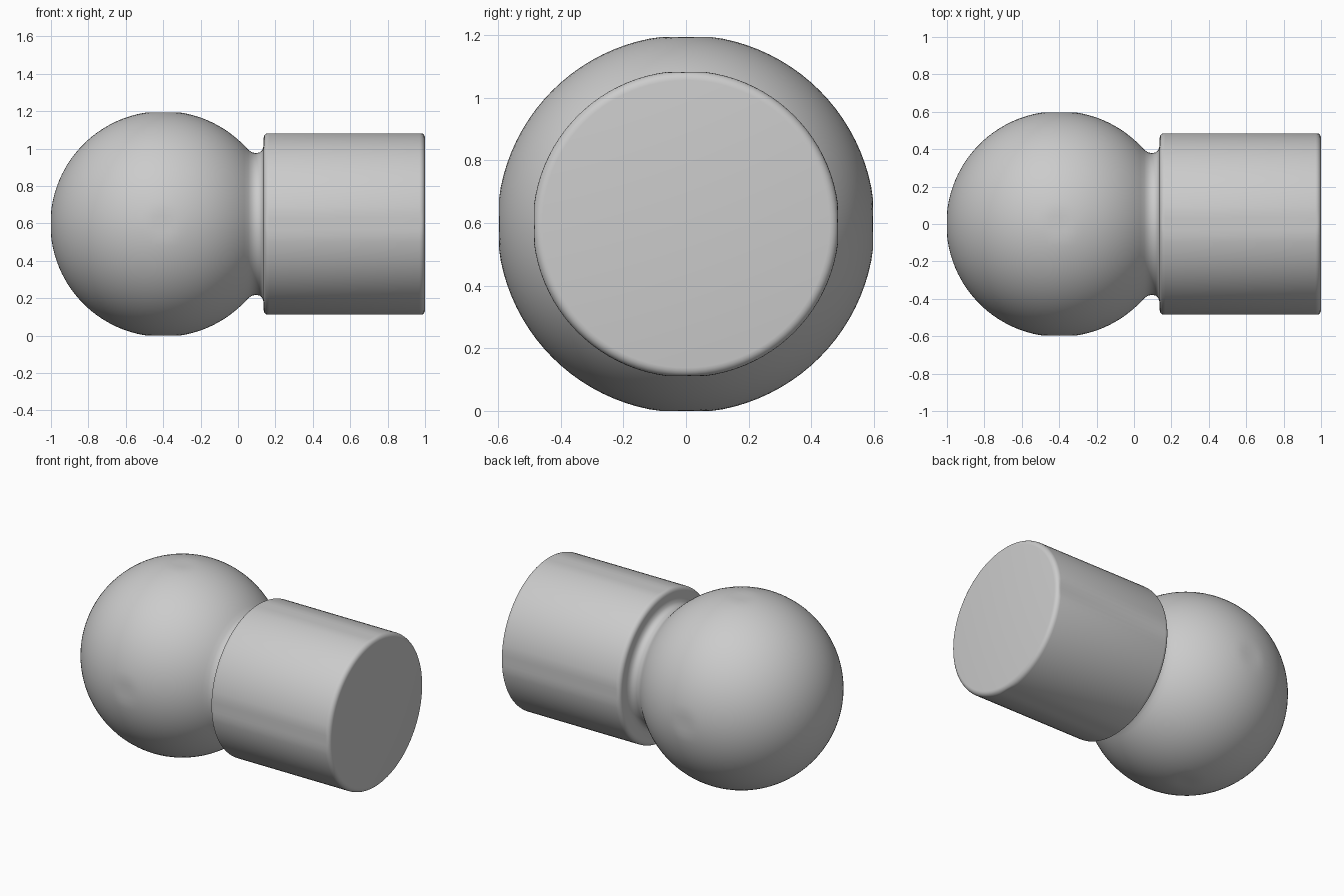
import bpy, bmesh, math

if "Cube" in bpy.data.objects:
    bpy.data.objects.remove(bpy.data.objects["Cube"])

SEG = 96
BALL_X, BALL_R, FLAT = -0.4, 0.603, 0.597


def arc(cx, cr, rad, a0, a1, n):
    """Points (x, radius) along an arc, angles in degrees."""
    pts = []
    for i in range(n + 1):
        a = math.radians(a0 + (a1 - a0) * i / n)
        pts.append((cx + rad * math.cos(a), cr + rad * math.sin(a)))
    return pts


# Profile along x: ball, waisted neck, cylinder with rounded rims
profile = arc(BALL_X, 0, BALL_R, 180, 44, 48)[1:]
profile += [(0.055, 0.397), (0.075, 0.383), (0.095, 0.379), (0.115, 0.382),
            (0.13, 0.395), (0.137, 0.42)]
profile += arc(0.167, 0.459, 0.03, 180, 90, 5)
profile += arc(0.97, 0.459, 0.03, 90, 0, 5)

# Lathe the profile around the x axis
bm = bmesh.new()
rings = []
for x, r in profile:
    limit = FLAT if x < 0.1 else 0.485   # slight flats on the axis-facing sides
    ring = []
    for k in range(SEG):
        a = 2 * math.pi * k / SEG
        y = max(-limit, min(limit, r * math.cos(a)))
        z = max(-limit, min(limit, r * math.sin(a)))
        ring.append(bm.verts.new((max(x, -1.0), y, z + 0.6)))
    rings.append(ring)
for r0, r1 in zip(rings, rings[1:]):
    for k in range(SEG):
        j = (k + 1) % SEG
        bm.faces.new((r0[k], r0[j], r1[j], r1[k]))
bm.faces.new(rings[0])
bm.faces.new(rings[-1])
bmesh.ops.recalc_face_normals(bm, faces=bm.faces)

mesh = bpy.data.meshes.new("ball_and_cylinder")
bm.to_mesh(mesh)
bm.free()
body = bpy.data.objects.new("ball_and_cylinder", mesh)
bpy.context.collection.objects.link(body)
body.location.z = -0.003
bpy.context.view_layer.objects.active = body
body.select_set(True)
bpy.ops.object.shade_smooth_by_angle(angle=math.radians(35))
